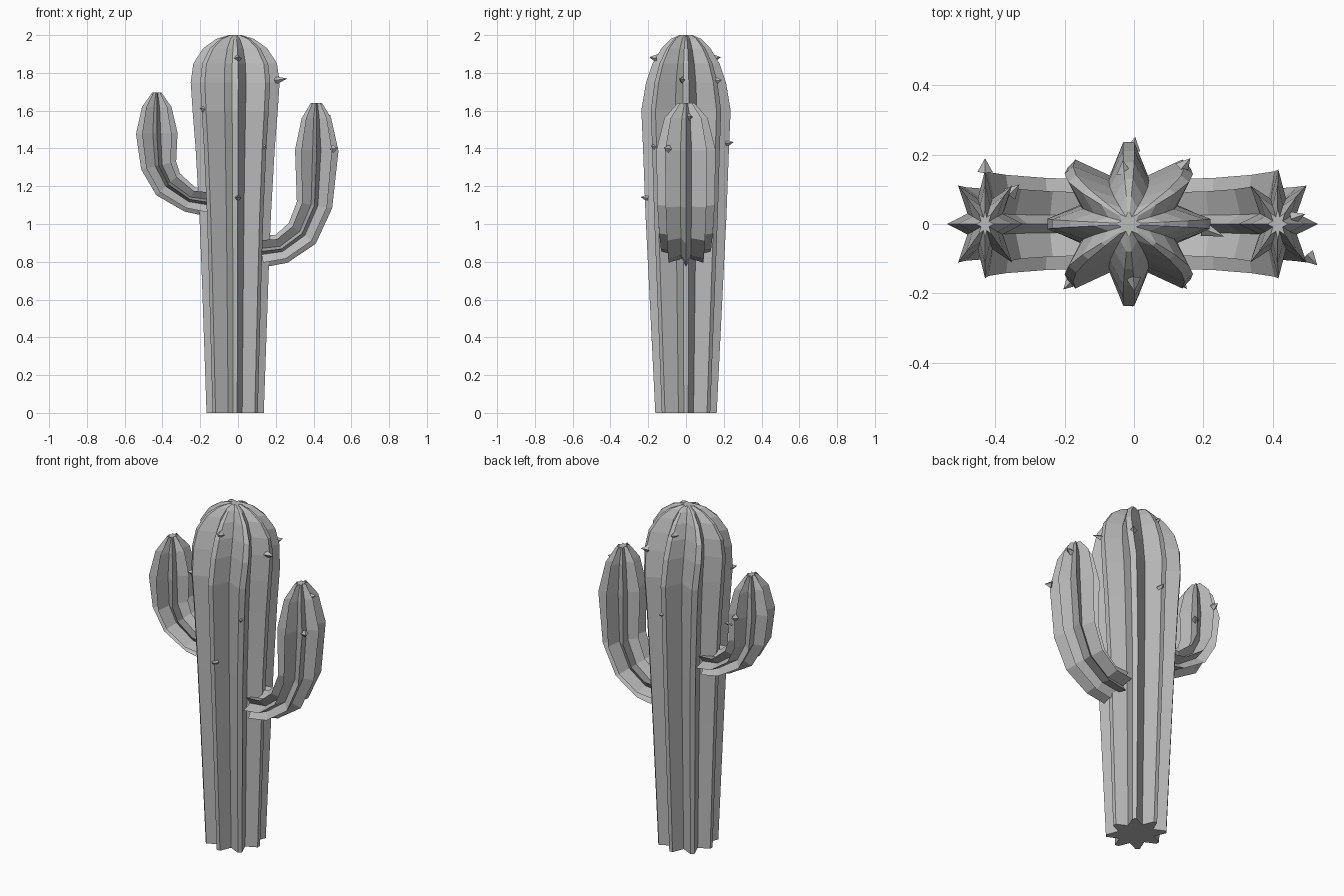
import bpy, bmesh, math
from mathutils import Vector

cube = bpy.data.objects.get("Cube")
if cube:
    bpy.data.objects.remove(cube, do_unlink=True)

mat = bpy.data.materials.new("plant grey")
mat.use_nodes = True
GREY = (0.5, 0.5, 0.5, 1)
mat.diffuse_color = GREY
mat.node_tree.nodes["Principled BSDF"].inputs["Base Color"].default_value = GREY

RIBS = 8
Y = Vector((0, 1, 0))


def finish(bm, name):
    bmesh.ops.recalc_face_normals(bm, faces=bm.faces)
    mesh = bpy.data.meshes.new(name)
    bm.to_mesh(mesh)
    bm.free()
    mesh.materials.append(mat)
    obj = bpy.data.objects.new(name, mesh)
    bpy.context.collection.objects.link(obj)
    return obj


def star(bm, centre, u, ru, ry, inner, tip, diagonal):
    """One ring of a ribbed cross-section, spanned by u and the y axis."""
    ring = []
    for i in range(RIBS):
        a = 2 * math.pi * i / RIBS
        grow = diagonal if i % 2 else 1
        points = [(a, grow)] if tip == 0 else [(a - tip, grow), (a + tip, grow)]
        points.append((a + math.pi / RIBS, inner))
        for angle, r in points:
            ring.append(bm.verts.new(centre + u * (ru * r * math.cos(angle))
                                     + Y * (ry * r * math.sin(angle))))
    return ring


def ribbed(name, sections, inner, tip, diagonal=1.0):
    """Skin sections of (x, z, in-plane radius, y radius) along their path."""
    bm = bmesh.new()
    centres = [Vector((x, 0, z)) for x, z, _, _ in sections]
    rings = []
    for i, (_, _, ru, ry) in enumerate(sections):
        way = (centres[min(i + 1, len(centres) - 1)] - centres[max(i - 1, 0)]).normalized()
        rings.append(star(bm, centres[i], Y.cross(way), ru, ry, inner, tip, diagonal))
    for a, b in zip(rings, rings[1:]):
        for j in range(len(a)):
            k = (j + 1) % len(a)
            bm.faces.new((a[j], a[k], b[k], b[j]))
    bm.faces.new(rings[0])
    bm.faces.new(rings[-1])
    return finish(bm, name)


# Trunk: straight ribs swelling upward into a dome
CX = -0.015
trunk = [(0, .152, .163), (.75, .178, .2), (1.05, .19, .215), (1.4, .21, .228),
         (1.6, .226, .237), (1.75, .236, .212), (1.85, .222, .178),
         (1.93, .17, .13), (1.98, .1, .08), (2.0, .035, .035)]
ribbed("trunk", [(CX, z, rx, ry) for z, rx, ry in trunk], 0.64, 0.07, 1.04)

# Arms: sharp ribs following a bent path
ribbed("left_arm", [(.125, .855, .085, .13), (.23, .868, .08, .133), (.34, .95, .09, .142),
                    (.405, 1.1, .095, .152), (.417, 1.39, .115, .157),
                    (.415, 1.56, .078, .115), (.415, 1.64, .03, .045)], 0.5, 0)
ribbed("right_arm", [(-.155, 1.115, .075, .13), (-.255, 1.13, .07, .133), (-.37, 1.21, .085, .142),
                     (-.42, 1.31, .095, .15), (-.43, 1.48, .11, .157),
                     (-.43, 1.62, .078, .115), (-.43, 1.695, .025, .04)], 0.5, 0)


# Thorns: little four-sided spikes on the rib crests
def thorn(name, x, y, z, degrees, length=0.04):
    way = Vector((math.cos(math.radians(degrees)), math.sin(math.radians(degrees)), 0.15))
    bm = bmesh.new()
    bmesh.ops.create_cone(bm, cap_ends=True, segments=4, radius1=0.022, radius2=0, depth=length)
    turn = way.to_track_quat('Z', 'Y')
    for v in bm.verts:
        v.co = turn @ v.co + Vector((x, y, z))
    finish(bm, name)


thorns = [(.23, -.025, 1.765, -20, .065), (-.19, -.175, 1.61, -135), (-.0, -.175, 1.88, -85),
          (-.005, -.22, 1.14, -90), (.14, -.172, 1.41, -50), (-.03, .165, 1.88, 95),
          (0, .232, 1.43, 80), (.15, .175, 1.76, 50), (.515, -.105, 1.4, -45),
          (.475, .022, 1.57, 20), (-.43, .17, 1.5, 90), (-.345, .1, 1.42, 45)]
for n, spec in enumerate(thorns):
    thorn(f"thorn_{n + 1}", *spec)
